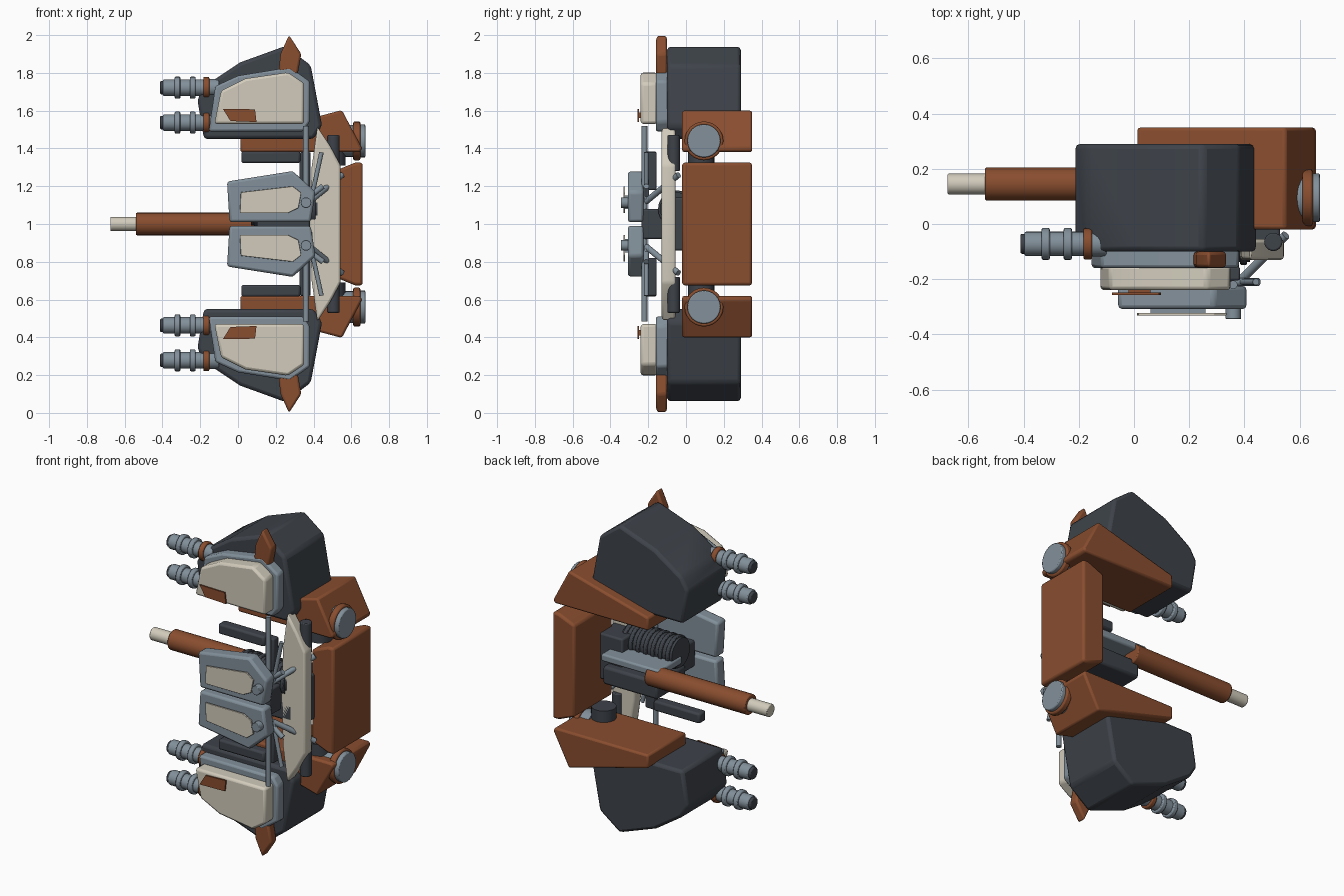
import bpy, bmesh, math
from mathutils import Vector


def material(name, rgb):
    m = bpy.data.materials.new(name)
    m.diffuse_color = (*rgb, 1)
    return m


DARK = material("dark_slate", (0.048, 0.056, 0.068))
RUST = material("rust_orange", (0.25, 0.075, 0.028))
GREY = material("steel_grey", (0.225, 0.28, 0.325))
CREAM = material("cream", (0.64, 0.60, 0.50))


def finish(name, bm, mat, bevel=0.0, segments=2):
    bmesh.ops.recalc_face_normals(bm, faces=bm.faces[:])
    me = bpy.data.meshes.new(name)
    bm.to_mesh(me)
    bm.free()
    me.materials.append(mat)
    ob = bpy.data.objects.new(name, me)
    bpy.context.collection.objects.link(ob)
    if bevel:
        mod = ob.modifiers.new("bevel", "BEVEL")
        mod.width, mod.segments, mod.limit_method = bevel, segments, "ANGLE"
        mod.angle_limit = math.radians(25)
    bpy.ops.object.select_all(action="DESELECT")
    ob.select_set(True)
    bpy.context.view_layer.objects.active = ob
    bpy.ops.object.shade_smooth_by_angle(angle=math.radians(32))
    return ob


def prism(name, pts, y0, y1, mat, bevel=0.01):
    """Extrude an x-z outline along y."""
    bm = bmesh.new()
    front = [bm.verts.new((x, y0, z)) for x, z in pts]
    back = [bm.verts.new((x, y1, z)) for x, z in pts]
    bm.faces.new(front)
    bm.faces.new(back)
    n = len(pts)
    for i in range(n):
        j = (i + 1) % n
        bm.faces.new((front[i], front[j], back[j], back[i]))
    return finish(name, bm, mat, bevel)


def box(name, x0, x1, y0, y1, z0, z1, mat, bevel=0.01):
    return prism(name, [(x0, z0), (x1, z0), (x1, z1), (x0, z1)], y0, y1, mat, bevel)


def rod(name, a, b, r, mat, bevel=0.0, sides=24):
    """Cylinder between two points."""
    a, b = Vector(a), Vector(b)
    bm = bmesh.new()
    bmesh.ops.create_cone(bm, cap_ends=True, segments=sides, radius1=r, radius2=r, depth=(b - a).length)
    rot = (b - a).to_track_quat("Z", "Y")
    for v in bm.verts:
        v.co = rot @ v.co + (a + b) / 2
    return finish(name, bm, mat, bevel)


def both(fn, name, pts, *args):
    """Build an upper part and its mirror image below z = 1."""
    fn("upper_" + name, pts, *args)
    fn("lower_" + name, [(x, 2 - z) for x, z in pts], *args)


def both_rods(name, a, b, r, mat, bevel=0.0):
    rod("upper_" + name, a, b, r, mat, bevel)
    rod("lower_" + name, (a[0], a[1], 2 - a[2]), (b[0], b[1], 2 - b[2]), r, mat, bevel)


def rect(x0, x1, z0, z1):
    return [(x0, z0), (x1, z0), (x1, z1), (x0, z1)]


# Armoured pods: hull, face plate, cream cover, marking and fin
both(prism, "pod_hull", [(-0.18, 1.45), (0.40, 1.45), (0.445, 1.52), (0.385, 1.84),
                         (0.25, 1.942), (0.01, 1.855), (-0.17, 1.735), (-0.215, 1.66)],
     -0.10, 0.29, DARK, 0.018)
both(prism, "pod_face_plate", [(-0.155, 1.49), (0.345, 1.49), (0.38, 1.54), (0.38, 1.755),
                               (0.275, 1.83), (0.0, 1.785), (-0.12, 1.73)],
     -0.16, -0.09, GREY, 0.012)
both(prism, "pod_cover", [(-0.125, 1.53), (0.35, 1.53), (0.35, 1.745), (0.265, 1.803),
                          (0.04, 1.77), (-0.09, 1.705)], -0.24, -0.15, CREAM, 0.014)
both(prism, "pod_marking", [(-0.08, 1.61), (0.09, 1.607), (0.098, 1.54), (-0.04, 1.545)],
     -0.258, -0.249, RUST, 0.0)
both(prism, "pod_marking_mount", rect(-0.02, 0.06, 1.56, 1.59), -0.25, -0.23, RUST, 0.0)
both(prism, "fin", [(0.21, 1.76), (0.31, 1.76), (0.335, 1.90), (0.27, 2.0), (0.225, 1.90)],
     -0.158, -0.10, RUST, 0.012)

# Twin guns on each pod
for label, z in (("outer", 1.722), ("inner", 1.537)):
    for part, x0, x1, r, mat in (("muzzle", -0.412, -0.39, 0.036, DARK), ("barrel", -0.397, -0.17, 0.044, GREY),
                                 ("front_ring", -0.335, -0.305, 0.058, GREY),
                                 ("rear_ring", -0.255, -0.225, 0.058, GREY),
                                 ("collar", -0.183, -0.152, 0.057, RUST),
                                 ("socket", -0.155, -0.10, 0.046, GREY)):
        both_rods(f"{label}_gun_{part}", (x0, -0.072, z), (x1, -0.072, z), r, mat, 0.006)

# Pylons carrying the pods, with round side caps
both(prism, "pylon", [(0.012, 1.38), (0.645, 1.38), (0.657, 1.40), (0.55, 1.603), (0.445, 1.575),
                      (0.012, 1.46)], -0.02, 0.35, RUST, 0.012)
both_rods("cap_drum", (0.55, 0.095, 1.44), (0.62, 0.095, 1.44), 0.085, GREY)
both_rods("cap_ring", (0.61, 0.095, 1.44), (0.648, 0.095, 1.44), 0.103, RUST, 0.008)
both_rods("cap_disc", (0.64, 0.095, 1.44), (0.674, 0.095, 1.44), 0.088, GREY, 0.006)

# Spine block joining the pylons
prism("spine_block", [(0.66, 0.675), (0.66, 1.325), (0.62, 1.325), (0.51, 1.28), (0.51, 0.72), (0.62, 0.675)],
      -0.02, 0.35, RUST, 0.014)

# Curved-looking shield and its hinge pins
prism("shield", [(0.42, 0.485), (0.49, 0.59), (0.543, 0.69), (0.543, 1.31), (0.49, 1.41), (0.42, 1.515),
                 (0.39, 1.30), (0.38, 1.0), (0.39, 0.70)], -0.13, -0.055, CREAM, 0.012)
both_rods("hinge_pin", (0.505, -0.065, 1.28), (0.505, -0.065, 1.47), 0.033, DARK, 0.006)
both_rods("pylon_hinge", (0.50, 0.08, 1.31), (0.50, 0.08, 1.40), 0.07, DARK)

# Front doors with cream insets and knobs
both(prism, "door", [(-0.045, 1.01), (0.385, 1.01), (0.41, 1.17), (0.29, 1.28), (-0.058, 1.225)],
     -0.308, -0.225, GREY, 0.014)
both(prism, "door_inset", [(0.01, 1.058), (0.265, 1.058), (0.32, 1.085), (0.335, 1.165),
                           (0.29, 1.20), (0.015, 1.168)], -0.332, -0.322, CREAM, 0.002)
both(prism, "door_inset_mount", rect(0.06, 0.26, 1.08, 1.15), -0.325, -0.30, GREY, 0.0)
both_rods("door_knob", (0.36, -0.345, 1.113), (0.36, -0.29, 1.113), 0.028, GREY, 0.003)

# Upright rod and bracing struts
rod("upright_rod", (0.36, -0.22, 0.485), (0.36, -0.22, 1.52), 0.015, GREY)
both_rods("long_strut", (0.385, -0.21, 1.12), (0.442, -0.21, 1.38), 0.012, GREY)
both_rods("short_strut", (0.37, -0.21, 1.14), (0.45, -0.21, 1.20), 0.015, GREY)
both_rods("rear_strut", (0.38, -0.21, 1.12), (0.55, -0.04, 1.26), 0.016, GREY)

# Dark bars beside the doors
both(prism, "side_bar", rect(0.018, 0.33, 1.322, 1.385), -0.22, -0.155, DARK, 0.012)
both(prism, "bar_bracket", rect(0.325, 0.385, 1.18, 1.38), -0.205, -0.155, DARK, 0.008)

# Central machinery: lower housing, tray and ribbed drum
box("core_housing", 0.09, 0.46, -0.13, 0.15, 0.86, 0.97, DARK, 0.015)
box("core_tray", 0.06, 0.45, -0.05, 0.18, 1.015, 1.06, GREY, 0.01)
box("core_back", 0.36, 0.53, -0.10, 0.10, 0.86, 1.14, DARK, 0.01)
box("door_mount", 0.10, 0.38, -0.235, -0.08, 0.92, 1.08, DARK, 0.01)
rod("ribbed_drum", (0.07, -0.05, 1.08), (0.42, -0.05, 1.08), 0.088, DARK)
for i in range(7):
    x = 0.085 + i * 0.05
    rod(f"drum_rib_{i + 1}", (x, -0.05, 1.08), (x + 0.025, -0.05, 1.08), 0.098, DARK, 0.004)

# Main cannon
rod("cannon_sleeve", (-0.54, 0.145, 1.0), (0.14, 0.145, 1.0), 0.06, RUST, 0.006)
rod("cannon_tip", (-0.676, 0.145, 1.0), (-0.53, 0.145, 1.0), 0.038, CREAM, 0.005)
